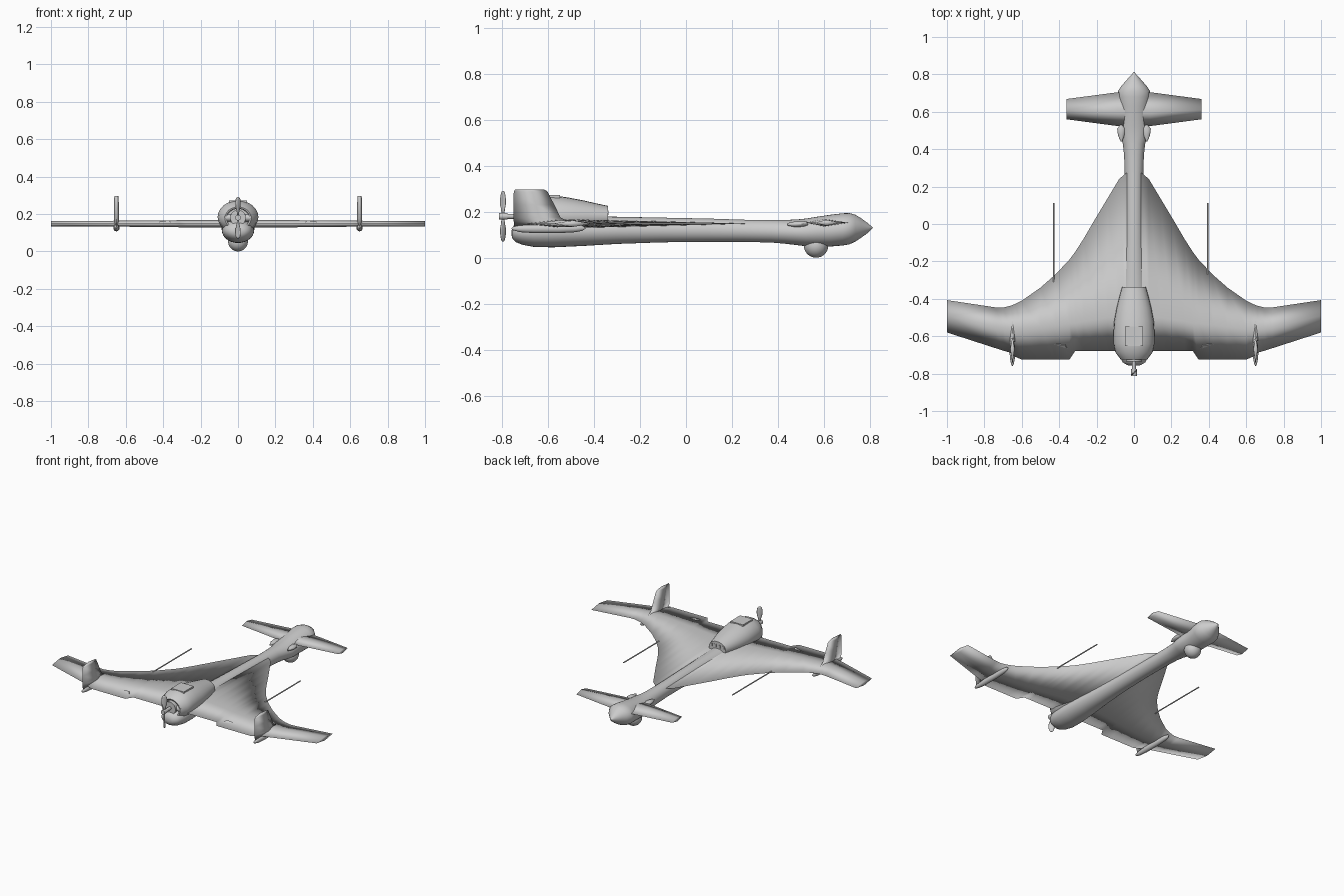
import bpy, bmesh, math
from mathutils import Vector, Matrix

if "Cube" in bpy.data.objects:
    bpy.data.objects.remove(bpy.data.objects["Cube"])

grey = bpy.data.materials.new("airframe_grey")
grey.diffuse_color = (.62, .62, .62, 1)
grey.use_nodes = True
grey.node_tree.nodes["Principled BSDF"].inputs["Base Color"].default_value = grey.diffuse_color


def finish(name, bm, angle=35):
    bmesh.ops.recalc_face_normals(bm, faces=bm.faces[:])
    me = bpy.data.meshes.new(name)
    bm.to_mesh(me)
    bm.free()
    me.materials.append(grey)
    ob = bpy.data.objects.new(name, me)
    bpy.context.collection.objects.link(ob)
    bpy.ops.object.select_all(action='DESELECT')
    ob.select_set(True)
    bpy.context.view_layer.objects.active = ob
    if angle >= 180:
        bpy.ops.object.shade_smooth()
    else:
        bpy.ops.object.shade_smooth_by_angle(angle=math.radians(angle))
    return ob


def loft(name, rings, angle=35):
    """Skin a list of equal-length point rings and cap both ends."""
    bm = bmesh.new()
    vs = [[bm.verts.new(p) for p in r] for r in rings]
    n = len(rings[0])
    for a, b in zip(vs, vs[1:]):
        for i in range(n):
            bm.faces.new((a[i], a[(i + 1) % n], b[(i + 1) % n], b[i]))
    bm.faces.new(vs[0])
    bm.faces.new(vs[-1])
    return finish(name, bm, angle)


def body(name, stations, cx=0, n=32, angle=35):
    """Elliptical body along y; stations are (y, half width, bottom z, top z)."""
    rings = []
    for y, w, lo, hi in stations:
        rings.append([(cx + w * math.cos(2 * math.pi * i / n), y,
                       (lo + hi) / 2 + (hi - lo) / 2 * math.sin(2 * math.pi * i / n))
                      for i in range(n)])
    return loft(name, rings, angle)


def foil(le, te, half, crest):
    """Sharp-edged section as (chord position, thickness offset), thickest at crest."""
    return [(le, 0), (crest, half), (te, 0), (crest, -half)]


def surface(name, stations, z):
    """Full-span soft-edged surface from stations (x, leading y, trailing y, half thickness, crest y)."""
    full = [(-s[0], *s[1:]) for s in reversed(stations) if s[0] > 0] + stations
    return loft(name, [[(x, c, z + h) for c, h in foil(a, b, t, m)] for x, a, b, t, m in full], 180)


def box(name, loc, size):
    bm = bmesh.new()
    m = Matrix.Translation(loc) @ Matrix.Diagonal((*size, 1))
    bmesh.ops.create_cube(bm, size=1, matrix=m)
    return finish(name, bm)


def rod(name, a, b, r, n=12):
    a, b = Vector(a), Vector(b)
    bm = bmesh.new()
    m = Matrix.Translation((a + b) / 2) @ (b - a).to_track_quat('Z', 'Y').to_matrix().to_4x4()
    bmesh.ops.create_cone(bm, cap_ends=True, segments=n, radius1=r, radius2=r,
                          depth=(b - a).length, matrix=m)
    return finish(name, bm)


# Fuselage with bulbous nose, slim neck and swollen tail
body("fuselage", [
    (.812, .001, .129, .131), (.79, .022, .108, .150), (.76, .048, .086, .172), (.735, .07, .070, .187),
    (.71, .086, .058, .194), (.68, .088, .053, .193), (.63, .08, .049, .187), (.57, .077, .049, .178),
    (.52, .078, .050, .170), (.48, .075, .055, .166), (.43, .06, .061, .164), (.37, .053, .066, .164),
    (.25, .049, .069, .165), (.1, .049, .069, .170), (-.1, .053, .067, .174), (-.3, .064, .060, .178),
    (-.45, .078, .051, .180), (-.58, .086, .045, .180), (-.66, .085, .047, .174), (-.71, .076, .056, .165),
    (-.74, .06, .068, .150), (-.755, .035, .085, .130), (-.758, .01, .10, .115)])

# Blended main wing with stepped trailing-edge flaps
surface("main_wing", [
    (0, .29, -.68, .02, -.5), (.045, .27, -.68, .02, -.5), (.08, .24, -.68, .019, -.5),
    (.14, .14, -.68, .019, -.5), (.2, .04, -.68, .019, -.51), (.27, -.08, -.68, .019, -.52),
    (.315, -.15, -.68, .019, -.53), (.345, -.19, -.725, .018, -.53), (.42, -.27, -.725, .018, -.54),
    (.5, -.34, -.725, .017, -.55), (.6, -.41, -.725, .016, -.56), (.635, -.427, -.71, .016, -.56),
    (.66, -.437, -.688, .016, -.56), (.7, -.447, -.677, .015, -.555), (.74, -.446, -.664, .015, -.55),
    (1, -.407, -.58, .014, -.49)], .148)

# Foreplane and its root fairings
surface("foreplane", [(0, .71, .52, .018, .6), (.09, .704, .524, .016, .6),
                      (.362, .668, .56, .013, .61)], .152)
for s in (-1, 1):
    body("foreplane_fairing", [(.53, .006, .142, .155), (.51, .022, .135, .16), (.475, .018, .133, .158),
                               (.44, .003, .14, .15)], s * .068, 16)

# Engine cowl, open and recessed at the propeller end
body("engine_cowl", [
    (-.338, .064, .13, .225), (-.39, .078, .12, .236), (-.45, .093, .11, .250), (-.52, .106, .10, .263),
    (-.58, .109, .097, .271), (-.64, .109, .095, .272), (-.685, .1, .098, .262), (-.715, .078, .11, .245),
    (-.725, .070, .118, .238), (-.722, .062, .125, .23), (-.67, .06, .127, .228)], 0, 24)
box("cowl_hatch", (0, -.60, .266), (.095, .105, .012))
for x in (-.045, -.015, .015, .045):
    box("cowl_front_vent", (x, -.343, .195), (.015, .014, .02))

# Engine and propeller
rod("engine_block", (0, -.66, .18), (0, -.735, .18), .042, 20)
rod("engine_cylinder", (-.072, -.705, .18), (.072, -.705, .18), .019, 16)
rod("propeller_shaft", (0, -.73, .18), (0, -.785, .18), .011)
rod("propeller_hub", (0, -.775, .18), (0, -.812, .18), .015, 16)
for s in (-1, 1):
    rings = []
    for r, chord, twist in [(.005, .014, 60), (.03, .02, 55), (.055, .036, 48), (.08, .038, 40),
                            (.1, .03, 34), (.11, .012, 30)]:
        t = math.radians(twist)
        ring = []
        for i in range(12):
            u, v = chord / 2 * math.cos(i * math.pi / 6), .004 * math.sin(i * math.pi / 6)
            px, py = u * math.cos(t) - v * math.sin(t), u * math.sin(t) + v * math.cos(t)
            ring.append((s * px, -.795 + py, .18 + s * r))
        rings.append(ring)
    loft("propeller_blade", rings, 180)

# Sensor ball under the nose
bm = bmesh.new()
bmesh.ops.create_uvsphere(bm, u_segments=32, v_segments=16, radius=.053,
                          matrix=Matrix.Translation((0, .565, .053)))
finish("sensor_ball", bm)

for s in (-1, 1):
    # Tail fin standing on a slim pod under the wing
    fin = [(.125, -.47, -.745, .012), (.155, -.505, -.748, .014), (.175, -.545, -.75, .014),
           (.23, -.572, -.75, .013), (.288, -.602, -.748, .012), (.296, -.615, -.742, .010)]
    loft("tail_fin", [[(s * .65 + h, c, z) for c, h in foil(a, b, t, .55 * a + .45 * b)]
                      for z, a, b, t in fin], 180)
    body("fin_pod", [(-.437, .002, .126, .13), (-.45, .009, .117, .139), (-.48, .014, .111, .143),
                     (-.55, .017, .107, .145), (-.66, .017, .107, .145), (-.72, .013, .111, .141),
                     (-.75, .007, .119, .135), (-.758, .002, .125, .129)], s * .65, 16)
    # Low triangular flap actuator fairing
    bm = bmesh.new()
    base = [(.35, -.675), (.365, -.64), (.49, -.632)]
    lo = [bm.verts.new((s * x, y, .148)) for x, y in base]
    top = bm.verts.new((s * .37, -.65, .166))
    bm.faces.new(lo)
    for i in range(3):
        bm.faces.new((lo[i], lo[(i + 1) % 3], top))
    finish("actuator_fairing", bm)

# Probe rods ahead of the wing
rod("probe_rod_right", (.393, .112, .148), (.393, -.27, .148), .004)
rod("probe_rod_left", (-.43, .112, .148), (-.43, -.31, .148), .004)
